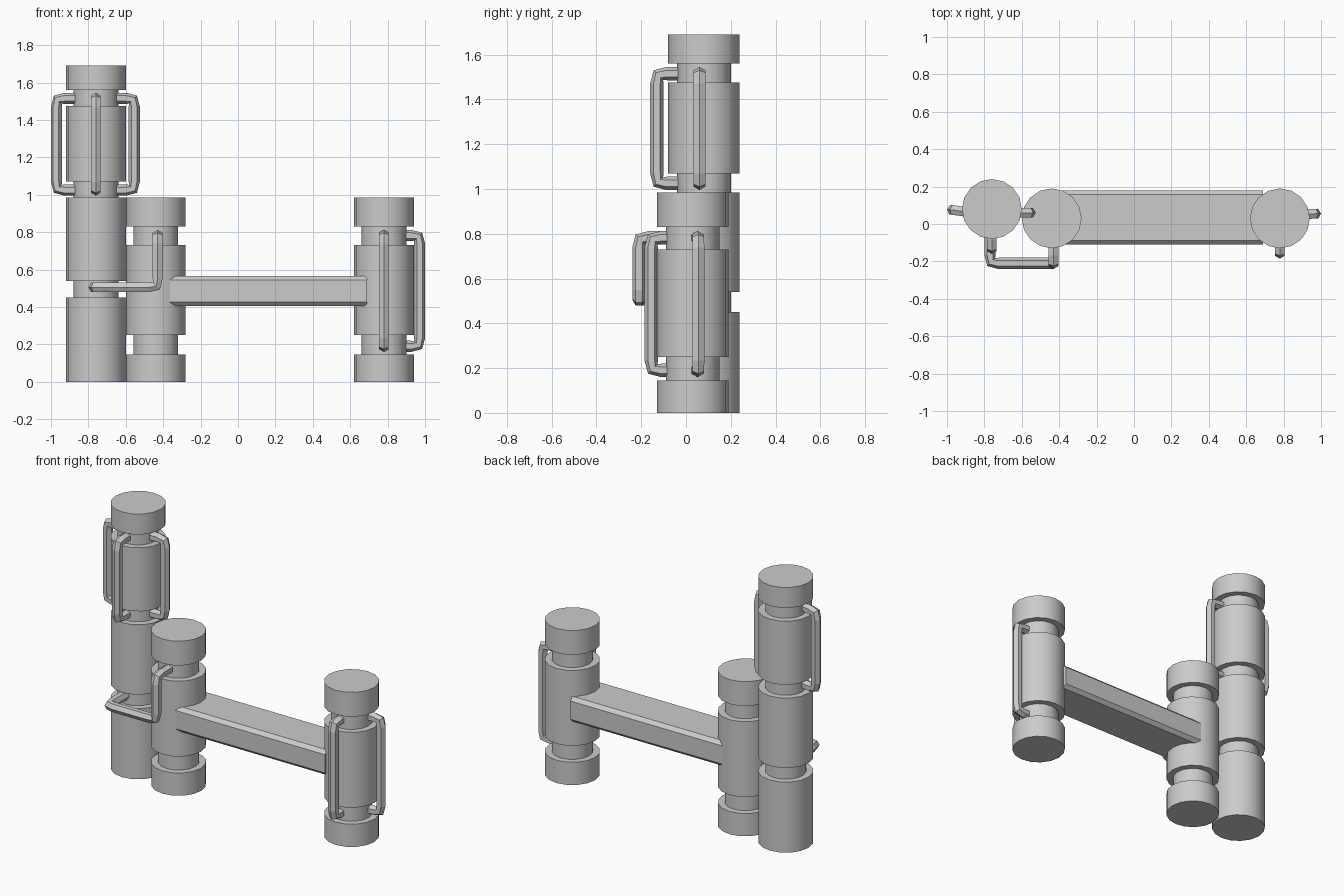
import bpy, bmesh, math
from mathutils import Vector

if "Cube" in bpy.data.objects:
    bpy.data.objects.remove(bpy.data.objects["Cube"])

R, N = 0.16, 0.12   # post and neck radii


def finish(name, bm, smooth):
    bmesh.ops.recalc_face_normals(bm, faces=bm.faces)
    me = bpy.data.meshes.new(name)
    bm.to_mesh(me)
    bm.free()
    ob = bpy.data.objects.new(name, me)
    bpy.context.collection.objects.link(ob)
    if smooth:
        bpy.ops.object.select_all(action='DESELECT')
        bpy.context.view_layer.objects.active = ob
        ob.select_set(True)
        bpy.ops.object.shade_smooth_by_angle(angle=math.radians(30))
    return ob


def skin(bm, rings):
    n = len(rings[0])
    for a, b in zip(rings, rings[1:]):
        for i in range(n):
            j = (i + 1) % n
            bm.faces.new((a[i], a[j], b[j], b[i]))
    bm.faces.new(rings[0])
    bm.faces.new(rings[-1])


def post(name, x, y, heights, sides=16):
    # alternating full-radius and necked sections
    bm = bmesh.new()
    rings = []
    for k, (z0, z1) in enumerate(zip(heights, heights[1:])):
        r = N if k % 2 else R
        for z in (z0, z1):
            rings.append([bm.verts.new((x + r * math.cos(a), y + r * math.sin(a), z))
                          for a in (2 * math.pi * i / sides for i in range(sides))])
    skin(bm, rings)
    finish(name, bm, True)


def pipe(name, corners, normal, r=0.03, bend=0.045):
    # hexagonal tube swept along a path with rounded corners
    p = [Vector(c) for c in corners]
    pts = [p[0]]
    for a, c, b in zip(p, p[1:], p[2:]):
        s, e = c + (a - c).normalized() * bend, c + (b - c).normalized() * bend
        pts += [s, s * 0.085 + c * 0.83 + e * 0.085 + (s + e - 2 * c) * 0.06, e]
    pts.append(p[-1])
    bm = bmesh.new()
    rings, n, prev = [], Vector(normal), None
    for i, q in enumerate(pts):
        d0 = (q - pts[i - 1]).normalized() if i else None
        d1 = (pts[i + 1] - q).normalized() if i < len(pts) - 1 else None
        t = ((d0 or d1) + (d1 or d0)).normalized()
        if prev:
            n = prev.rotation_difference(t) @ n
        prev = t
        b = t.cross(n)
        rings.append([bm.verts.new(q + r * (n * math.cos(k * math.pi / 3) + b * math.sin(k * math.pi / 3)))
                      for k in range(6)])
    skin(bm, rings)
    finish(name, bm, False)


def handle(name, inner, outer, z0, z1):
    pipe(name, [(*inner, z0), (*outer, z0), (*outer, z1), (*inner, z1)], (0, 0, 1))


# Posts
post("tall_post", -0.76, 0.08, [0, .45, .54, .985, 1.07, 1.475, 1.56, 1.69])
short = [0, .145, .25, .73, .83, .985]
post("middle_post", -0.44, 0.03, short)
post("end_post", 0.78, 0.03, short)

# Chamfered cross bar
bm = bmesh.new()
y0, y1, z0, z1, c = -0.11, 0.18, 0.405, 0.565, 0.022
section = [(y0 + c, z0), (y1 - c, z0), (y1, z0 + c), (y1, z1 - c),
           (y1 - c, z1), (y0 + c, z1), (y0, z1 - c), (y0, z0 + c)]
skin(bm, [[bm.verts.new((x, y, z)) for y, z in section] for x in (-0.38, 0.69)])
finish("cross_bar", bm, False)

# Handles on the end post
handle("end_front_handle", (0.78, -0.06), (0.78, -0.155), .19, .782)
handle("end_side_handle", (0.87, 0.05), (0.97, 0.055), .19, .782)

# Handles on the tall post
handle("tall_front_handle", (-0.76, -0.01), (-0.76, -0.13), 1.025, 1.515)
handle("tall_left_handle", (-0.86, 0.06), (-0.97, 0.075), 1.025, 1.515)
handle("tall_right_handle", (-0.66, 0.06), (-0.555, 0.06), 1.025, 1.515)

# Linking pipe between the middle and tall posts
pipe("linking_pipe", [(-.43, -.06, .782), (-.43, -.21, .782), (-.43, -.21, .505),
                      (-.77, -.21, .505), (-.77, 0, .505)], (0, 0, 1))
